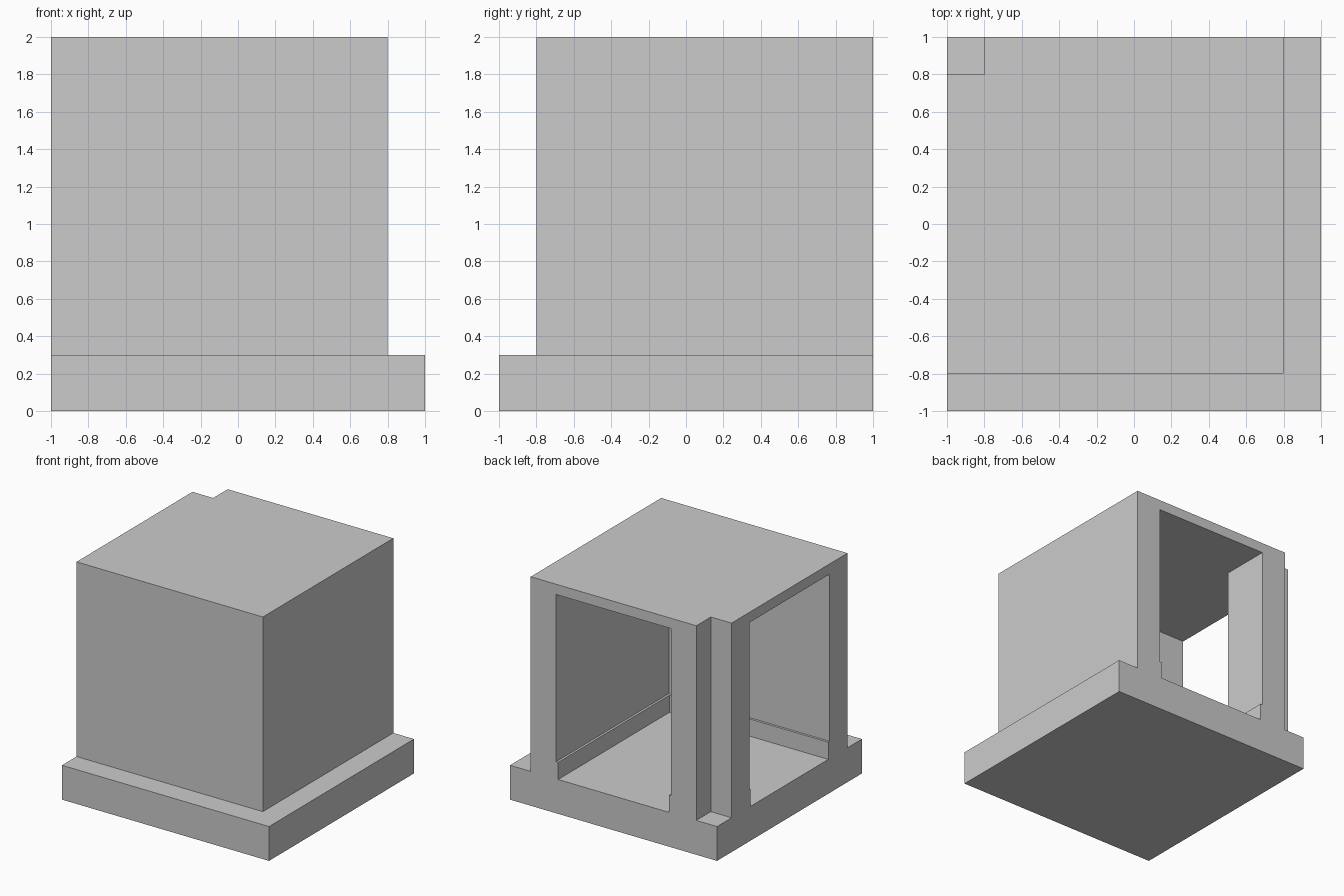
import bpy
import bmesh

if "Cube" in bpy.data.objects:
    bpy.data.objects.remove(bpy.data.objects["Cube"])


def prism(name, outline, z0, z1):
    """Extrude a flat outline straight up from z0 to z1."""
    bm = bmesh.new()
    face = bm.faces.new([bm.verts.new((x, y, z0)) for x, y in outline])
    top = bmesh.ops.extrude_face_region(bm, geom=[face])["geom"]
    verts = [v for v in top if isinstance(v, bmesh.types.BMVert)]
    bmesh.ops.translate(bm, vec=(0, 0, z1 - z0), verts=verts)
    bmesh.ops.recalc_face_normals(bm, faces=bm.faces)
    mesh = bpy.data.meshes.new(name)
    bm.to_mesh(mesh)
    bm.free()
    obj = bpy.data.objects.new(name, mesh)
    bpy.context.collection.objects.link(obj)
    return obj


def combine(target, tool, operation):
    """Apply a boolean and remove the tool object."""
    tool.hide_render = True
    mod = target.modifiers.new("boolean", 'BOOLEAN')
    mod.operation = operation
    mod.solver = 'EXACT'
    mod.object = tool
    bpy.context.view_layer.objects.active = target
    bpy.ops.object.modifier_apply(modifier=mod.name)
    bpy.data.objects.remove(tool)


def corner_outline(h, out=1.2):
    """L-shaped room outline, open to the back and left, leaving the corner post."""
    return [(h, -h), (h, out), (-h, out), (-h, h), (-out, h), (-out, -h)]


# Square base slab
building = prism("corner_building", [(-1, -1), (1, -1), (1, 1), (-1, 1)], 0, 0.3)

# Upper block with the notched back left corner
block = prism("upper_block",
              [(-1, -0.8), (0.8, -0.8), (0.8, 1), (-0.8, 1), (-0.8, 0.8), (-1, 0.8)],
              0.15, 2)
combine(building, block, 'UNION')

# Hollow room: wider above the skirting, slightly narrower below it
combine(building, prism("room_cutter", corner_outline(0.555), 0.45, 1.91), 'DIFFERENCE')
combine(building, prism("floor_cutter", corner_outline(0.535), 0.3, 0.5), 'DIFFERENCE')
